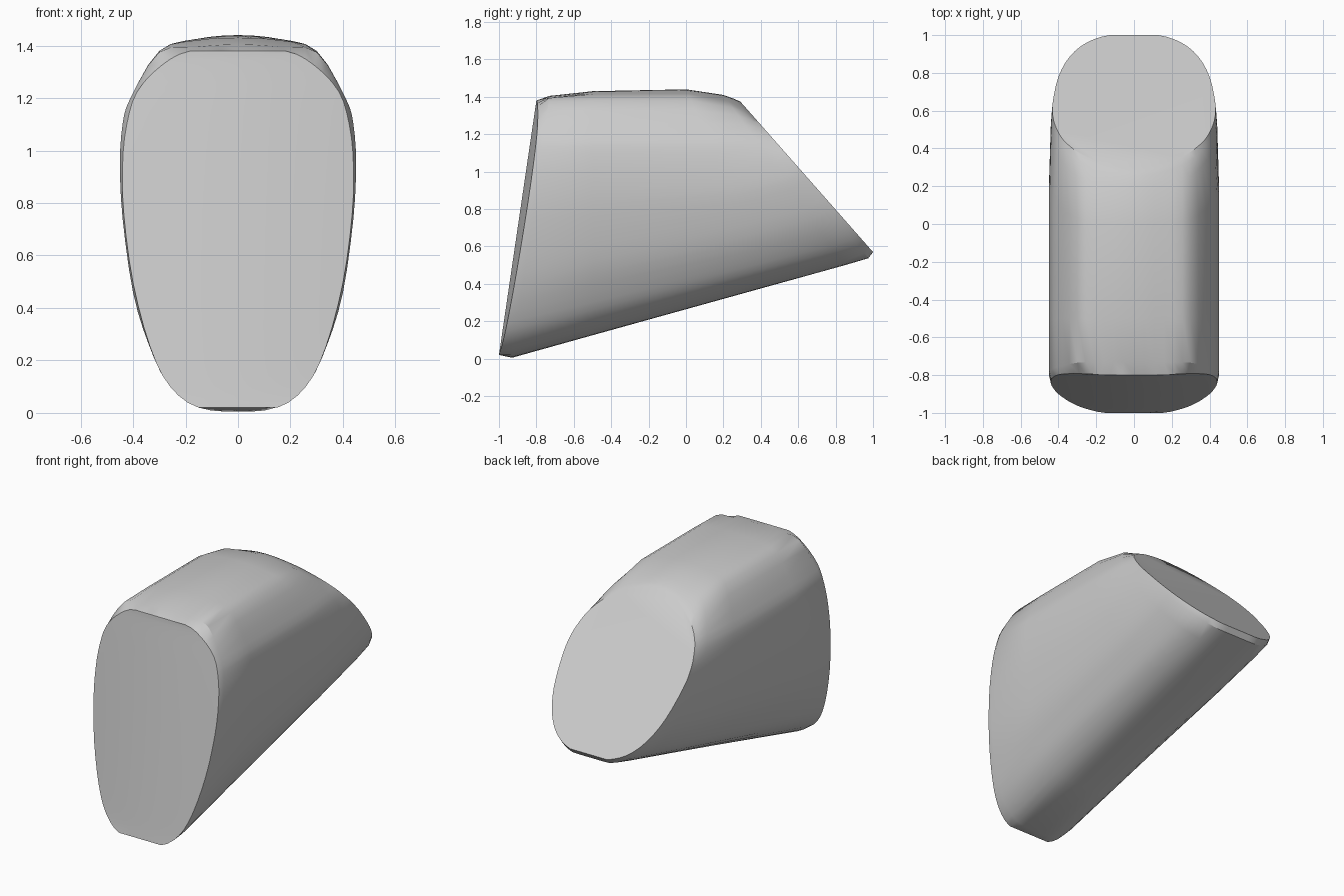
import bpy
import bmesh
from mathutils import Vector

cube = bpy.data.objects.get("Cube")
if cube:
    bpy.data.objects.remove(cube, do_unlink=True)

# Half outlines of the end faces: (half width, fraction from bottom to top)
FRONT = [(0, 0), (.15, 0), (.26, .06), (.335, .17), (.4, .35), (.435, .54),
         (.44, .68), (.425, .79), (.385, .885), (.29, .96), (.18, 1), (0, 1)]
BACK = [(0, 0), (.13, 0), (.25, .055), (.34, .16), (.4, .31), (.43, .5),
        (.43, .6), (.415, .68), (.375, .78), (.29, .88), (.17, .96), (0, 1)]

WIDEST = .95    # height of the widest line
CROWN = .035    # setback of the front face at its sides


def middle(bottom, top):
    """Half outline of the body: round belly, sloped shoulders at fixed heights."""
    low, high = bottom[1], top[1]
    belly = [(0, 0), (.15, .018), (.27, .12), (.34, .27), (.4, .48), (.44, .78)]
    shoulder = [(.45, WIDEST), (.44, 1.1), (.41, 1.2), (.3, min(1.38, high - .03)),
                (.16, min(1.425, high - .01)), (0, high)]
    points = [(x, low + f * (WIDEST - low)) for x, f in belly] + shoulder
    return [(x, (z - low) / (high - low)) for x, z in points]


def blend(a, b, t):
    return [Vector(p).lerp(Vector(q), t) for p, q in zip(a, b)]


def refine(points, steps=3):
    """Round a half outline with a spline through its points."""
    mirror = lambda p: Vector((-p.x, p.y))
    pts = [mirror(points[1])] + points + [mirror(points[-2])]
    result = []
    for a, b, c, d in zip(pts, pts[1:], pts[2:], pts[3:]):
        for i in range(steps):
            t = i / steps
            p = (b * 2 + (c - a) * t + (a * 2 - b * 5 + c * 4 - d) * t ** 2
                 + (b * 3 - a - c * 3 + d) * t ** 3) / 2
            result.append(Vector((max(p.x, 0), min(max(p.y, 0), 1))))
    return result + [points[-1]]


def add_ring(bm, bottom, top, back_share):
    """Stand a mirrored outline between two points of the side profile."""
    half = refine(blend(middle(bottom, top), BACK, back_share))
    return stand(bm, bottom, top, half + [Vector((-p.x, p.y)) for p in half[-2:0:-1]])


def stand(bm, bottom, top, points, crown=0):
    low, high = Vector((0, *bottom)), Vector((0, *top))
    verts = []
    for p in points:
        setback = crown * max(0, (abs(p.x) - .17) / .27)
        verts.append(bm.verts.new(low.lerp(high, p.y) + Vector((p.x, setback, 0))))
    return verts


bm = bmesh.new()

# Front face: slightly crowned, with a flat strip down the middle
face_line = ((-1, .02), (-.8, 1.38))
half = refine(blend(FRONT, FRONT, 0))
front = stand(bm, *face_line, half + [Vector((-p.x, p.y)) for p in half[-2:0:-1]], CROWN)
count = len(front)
last = len(half) - 2
inner = {s: stand(bm, *face_line, [Vector((s * p.x * .4, p.y)) for p in half[1:-1]])
         for s in (1, -1)}
rows = [(front[-i], inner[-1][i - 1], inner[1][i - 1], front[i]) for i in range(1, last + 1)]
for a, b in zip(rows, rows[1:]):
    for k in range(3):
        bm.faces.new((a[k], a[k + 1], b[k + 1], b[k]))
bm.faces.new((front[0], *reversed(rows[0])))
bm.faces.new((front[last + 1], *rows[-1]))

# Body sections: bottom point, top point, share of the back outline
sections = [
    ((-.93, .005), (-.73, 1.405), 0),
    ((-.49, .128), (-.5, 1.43), 0),
    ((.46, .392), (0, 1.44), 0),
    ((.85, .5), (.2, 1.41), .5),
    ((.975, .537), (.255, 1.39), .85),
    ((1, .57), (.29, 1.375), 1),
]
rings = [front] + [add_ring(bm, *s) for s in sections]
for a, b in zip(rings, rings[1:]):
    for i in range(count):
        j = (i + 1) % count
        bm.faces.new((a[i], a[j], b[j], b[i]))

# Slanted back face
bm.faces.new(rings[-1])
bmesh.ops.recalc_face_normals(bm, faces=bm.faces)
mesh = bpy.data.meshes.new("wedge_body")
bm.to_mesh(mesh)
bm.free()

# Plain grey finish
grey = bpy.data.materials.new("light_grey")
grey.use_nodes = True
colour = (.6, .6, .6, 1)
grey.diffuse_color = colour
grey.node_tree.nodes["Principled BSDF"].inputs["Base Color"].default_value = colour
mesh.materials.append(grey)

body = bpy.data.objects.new("wedge_body", mesh)
bpy.context.collection.objects.link(body)
bpy.ops.object.select_all(action="DESELECT")
body.select_set(True)
bpy.context.view_layer.objects.active = body
bpy.ops.object.shade_smooth_by_angle()
